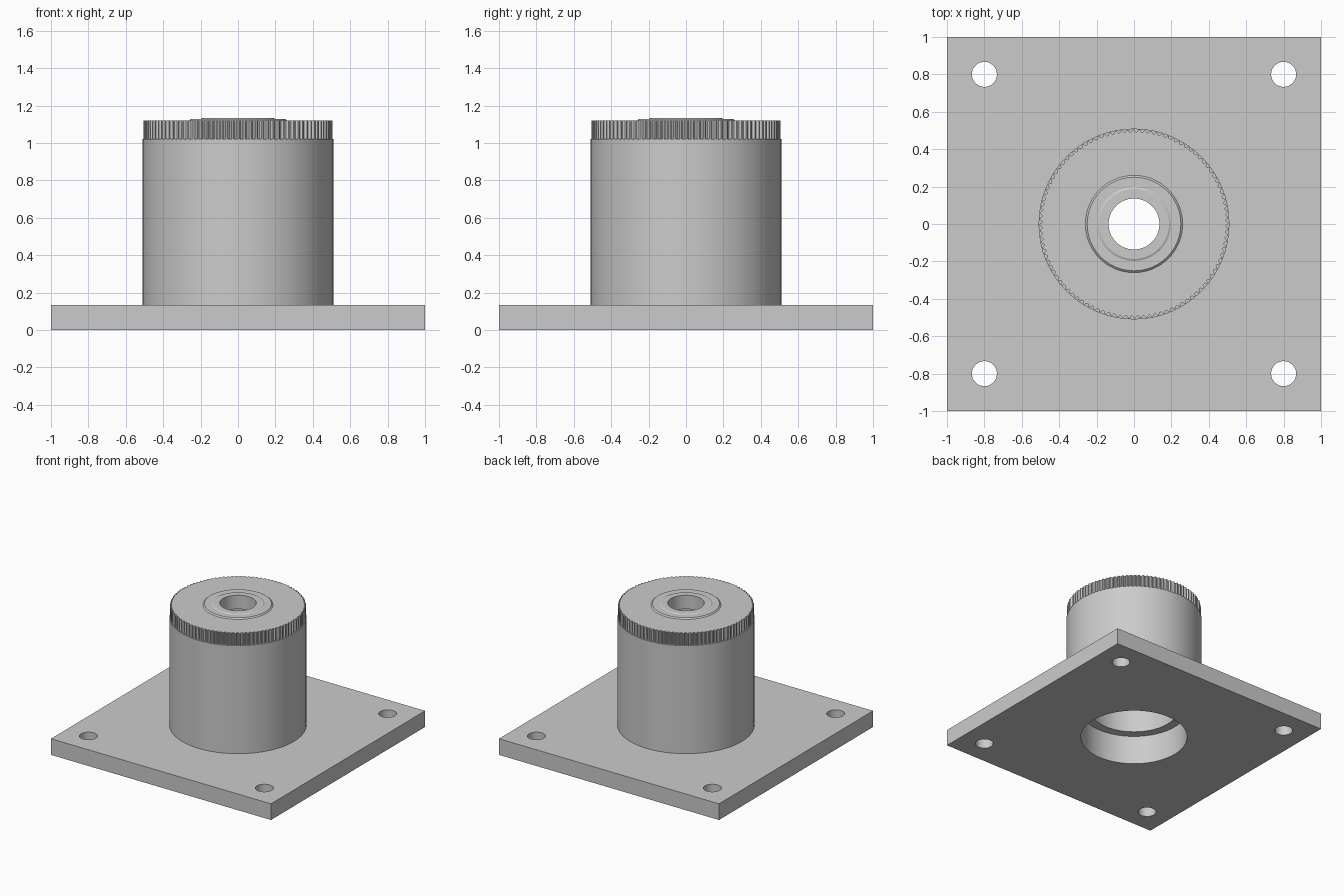
import bpy
import bmesh
from math import cos, sin, tau

cube = bpy.data.objects.get("Cube")
if cube:
    bpy.data.objects.remove(cube)

GREY = (0.6, 0.6, 0.6, 1)
metal = bpy.data.materials.new("grey metal")
metal.use_nodes = True
metal.diffuse_color = GREY
metal.node_tree.nodes["Principled BSDF"].inputs["Base Color"].default_value = GREY

PLATE_TOP = 0.133
BODY_TOP = 1.02
CAP_TOP = 1.12
BORE = 0.136
TEETH = 100


def finish(obj, angle):
    obj.data.materials.append(metal)
    bpy.ops.object.select_all(action="DESELECT")
    obj.select_set(True)
    bpy.context.view_layer.objects.active = obj
    bpy.ops.object.shade_smooth_by_angle(angle=angle)


def lathe(name, profile, segments, knurl_points=(), depth=0.0):
    """Revolve a closed (radius, z) loop; knurl_points sink on alternate pairs."""
    bm = bmesh.new()
    rings = []
    for i in range(segments):
        a = tau * i / segments
        ring = []
        for k, (r, z) in enumerate(profile):
            if k in knurl_points and i % 4 > 1:
                r -= depth
            ring.append(bm.verts.new((r * cos(a), r * sin(a), z)))
        rings.append(ring)
    n = len(profile)
    for i in range(segments):
        here, there = rings[i], rings[(i + 1) % segments]
        for k in range(n):
            m = (k + 1) % n
            bm.faces.new((here[k], there[k], there[m], here[m]))
    bmesh.ops.recalc_face_normals(bm, faces=bm.faces)
    mesh = bpy.data.meshes.new(name)
    bm.to_mesh(mesh)
    bm.free()
    obj = bpy.data.objects.new(name, mesh)
    bpy.context.collection.objects.link(obj)
    finish(obj, 0.35)
    return obj


# Square base plate: filled outline with a centre opening and four bolt holes
def circle(x, y, r, n):
    return [(x + r * cos(tau * i / n), y + r * sin(tau * i / n)) for i in range(n)]


outlines = [[(-1, -1), (1, -1), (1, 1), (-1, 1)], circle(0, 0, 0.4, 64)]
outlines += [circle(x, y, 0.067, 32) for x in (-0.8, 0.8) for y in (-0.8, 0.8)]
curve = bpy.data.curves.new("base_plate", "CURVE")
curve.dimensions = "2D"
curve.fill_mode = "BOTH"
curve.extrude = PLATE_TOP / 2
for points in outlines:
    spline = curve.splines.new("POLY")
    spline.points.add(len(points) - 1)
    for p, (x, y) in zip(spline.points, points):
        p.co = (x, y, 0, 1)
    spline.use_cyclic_u = True
plate = bpy.data.objects.new("base_plate", curve)
bpy.context.collection.objects.link(plate)
plate.location.z = PLATE_TOP / 2
bpy.ops.object.select_all(action="DESELECT")
plate.select_set(True)
bpy.context.view_layer.objects.active = plate
bpy.ops.object.convert(target="MESH")
plate = bpy.context.view_layer.objects.active
bm = bmesh.new()
bm.from_mesh(plate.data)
bmesh.ops.remove_doubles(bm, verts=bm.verts, dist=0.0001)
bmesh.ops.recalc_face_normals(bm, faces=bm.faces)
bm.to_mesh(plate.data)
bm.free()
finish(plate, 0.5)

# Hollow cylindrical body with a stepped bore
lathe("body", [(0.4, PLATE_TOP), (0.51, PLATE_TOP), (0.51, BODY_TOP),
               (0.33, BODY_TOP), (0.33, 0.237), (0.4, 0.237)], 64)

# Knurled cap with a raised collar and inner lip around the through hole
lathe("knurled_cap", [(BORE, BODY_TOP), (0.505, BODY_TOP), (0.505, CAP_TOP),
                      (0.26, CAP_TOP), (0.25, 1.129), (0.197, 1.129),
                      (0.187, 1.134), (BORE, 1.134)],
      TEETH * 4, knurl_points=(1, 2), depth=0.012)
